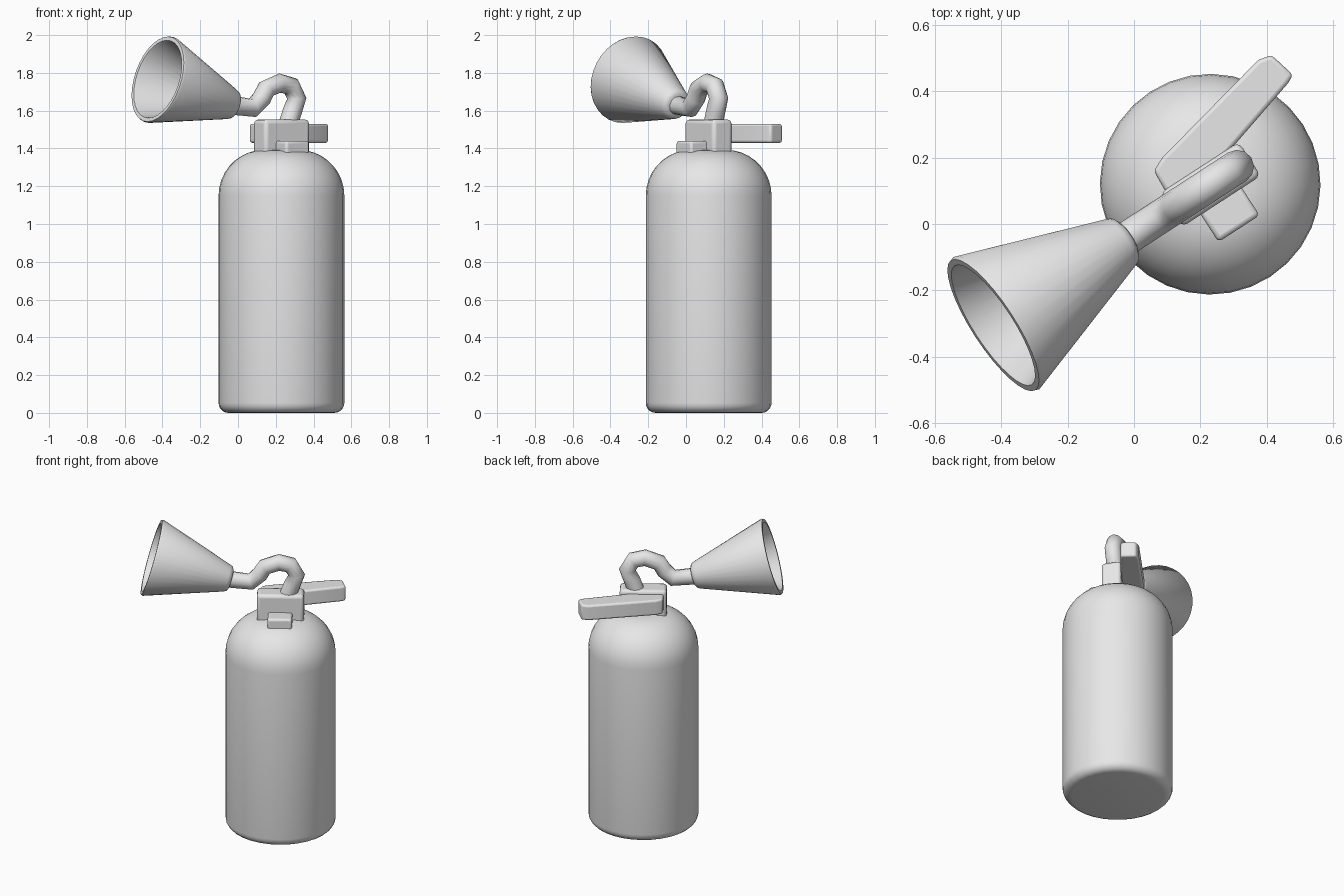
import bpy, bmesh, math
from mathutils import Matrix, Vector

cube = bpy.data.objects.get("Cube")
if cube:
    bpy.data.objects.remove(cube)

GREY = (0.8, 0.8, 0.8, 1)
mat = bpy.data.materials.new("plain grey")
mat.use_nodes = True
mat.diffuse_color = GREY
mat.node_tree.nodes["Principled BSDF"].inputs["Base Color"].default_value = GREY

# Parts share a frame on the tank axis, with x along the hose
FRAME = Matrix.Translation((0.23, 0.12, 0)) @ Matrix.Rotation(math.radians(33), 4, "Z")


def finish(obj, matrix, angle=40):
    obj.data.materials.append(mat)
    obj.matrix_world = matrix
    bpy.ops.object.select_all(action="DESELECT")
    obj.select_set(True)
    bpy.context.view_layer.objects.active = obj
    bpy.ops.object.shade_smooth_by_angle(angle=math.radians(angle))
    return obj


def from_bmesh(name, bm):
    bmesh.ops.recalc_face_normals(bm, faces=bm.faces)
    mesh = bpy.data.meshes.new(name)
    bm.to_mesh(mesh)
    bm.free()
    obj = bpy.data.objects.new(name, mesh)
    bpy.context.collection.objects.link(obj)
    return obj


def lathe(name, profile, matrix, steps=32):
    bm = bmesh.new()
    verts = [bm.verts.new((r, 0, z)) for r, z in profile]
    edges = [bm.edges.new(pair) for pair in zip(verts, verts[1:])]
    bmesh.ops.spin(bm, geom=verts + edges, axis=(0, 0, 1), cent=(0, 0, 0),
                   angle=math.tau, steps=steps)
    bmesh.ops.remove_doubles(bm, verts=bm.verts, dist=0.0005)
    return finish(from_bmesh(name, bm), matrix)


def prism(name, outline, z0, z1, bevel, matrix):
    bm = bmesh.new()
    face = bm.faces.new([bm.verts.new((x, y, z0)) for x, y in outline])
    top = bmesh.ops.extrude_face_region(bm, geom=[face])["geom"]
    bmesh.ops.translate(bm, vec=(0, 0, z1 - z0),
                        verts=[v for v in top if isinstance(v, bmesh.types.BMVert)])
    obj = from_bmesh(name, bm)
    mod = obj.modifiers.new("rounded edges", "BEVEL")
    mod.width, mod.segments = bevel, 3
    return finish(obj, matrix)


def box(name, x0, x1, y0, y1, z0, z1, bevel):
    return prism(name, [(x0, y0), (x1, y0), (x1, y1), (x0, y1)], z0, z1, bevel, FRAME)


def arc(r, z, radius, start, end, count):
    angles = [math.radians(start + (end - start) * i / count) for i in range(count + 1)]
    return [(r + radius * math.cos(a), z + radius * math.sin(a)) for a in angles]


# Tank with rounded foot and shoulder
lathe("tank", [(0, 0)] + arc(0.28, 0.053, 0.053, -90, 0, 5)
      + arc(0.09, 1.15, 0.243, 0, 90, 9) + [(0, 1.393)], FRAME)

# Valve block and front tab
box("valve_block", -0.142, 0.142, -0.062, 0.06, 1.34, 1.553, 0.02)
box("front_tab", -0.074, 0.074, -0.16, -0.04, 1.35, 1.44, 0.014)

# Lever swung out to the rear
prism("lever", [(0.06, 0.16), (0.085, 0.2), (0.375, 0.495), (0.415, 0.51), (0.48, 0.45),
                (0.465, 0.425), (0.27, 0.2), (0.1, 0.09)], 1.43, 1.53, 0.012, Matrix())

# Bent hose from the block to the horn
curve = bpy.data.curves.new("hose", "CURVE")
curve.dimensions = "3D"
curve.bevel_depth, curve.bevel_resolution = 0.051, 4
curve.use_fill_caps = True
path = [(-0.32, 1.63), (-0.18, 1.615), (-0.125, 1.665), (-0.095, 1.715), (-0.01, 1.746),
        (0.06, 1.73), (0.097, 1.665), (0.07, 1.6), (0.04, 1.52)]
spline = curve.splines.new("POLY")
spline.points.add(len(path) - 1)
for point, (x, z) in zip(spline.points, path):
    point.co = (x, 0, z, 1)
hose = bpy.data.objects.new("hose", curve)
bpy.context.collection.objects.link(hose)
bpy.ops.object.select_all(action="DESELECT")
hose.select_set(True)
bpy.context.view_layer.objects.active = hose
bpy.ops.object.convert(target="MESH")
finish(bpy.context.object, FRAME, 60)

# Hollow horn pointing out and slightly up
tilt = math.radians(16)
aim = Vector((-math.cos(tilt), 0, math.sin(tilt))).to_track_quat("Z", "Y").to_matrix().to_4x4()
lathe("horn", [(0, -0.012), (0.06, -0.01), (0.077, 0), (0.084, 0.015), (0.238, 0.478),
               (0.234, 0.49), (0.214, 0.49), (0.208, 0.478), (0.06, 0.03), (0, 0.03)],
      FRAME @ Matrix.Translation((-0.31, 0, 1.632)) @ aim)
